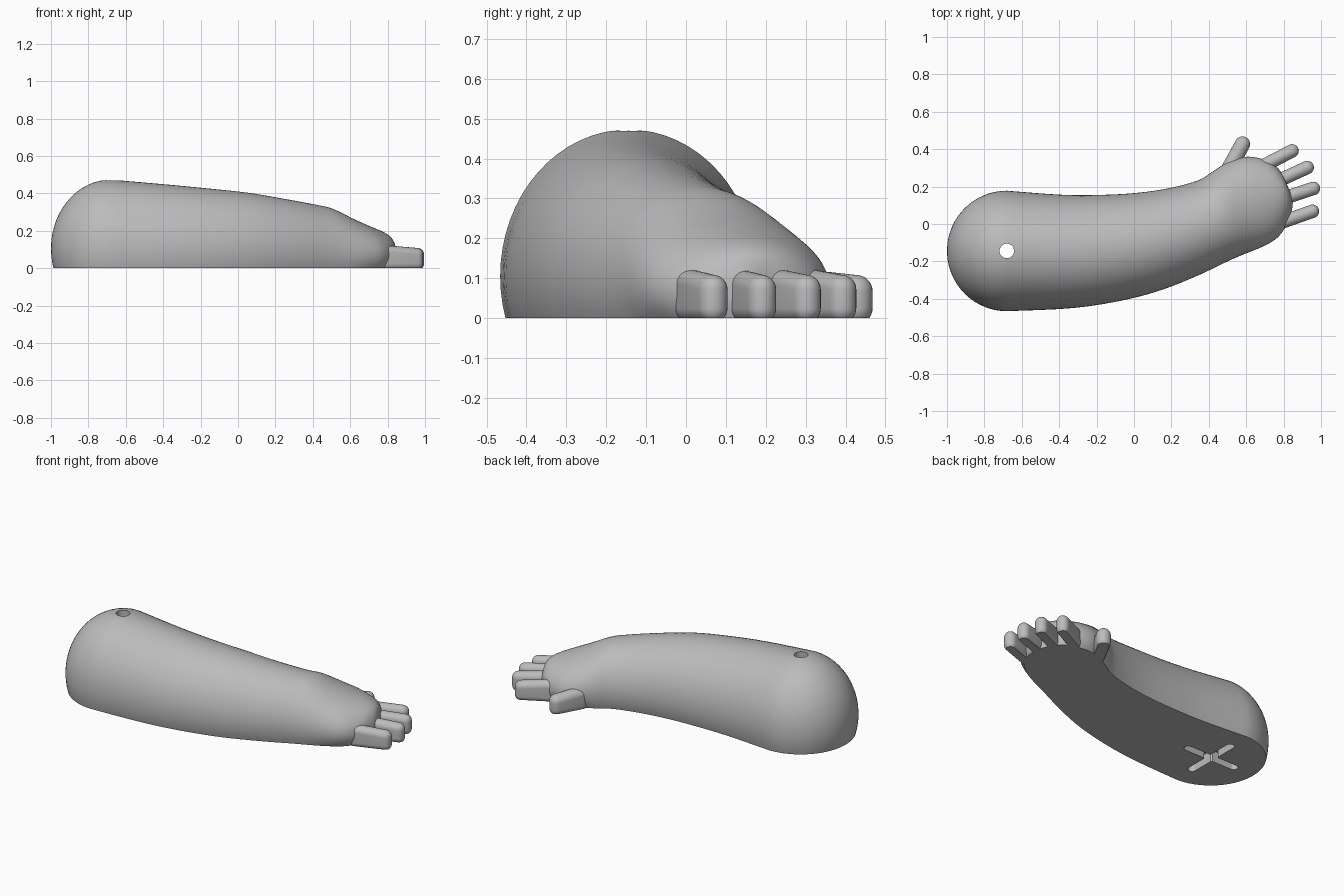
import bpy, bmesh
from math import sin, cos, pi, radians
from mathutils import Vector

if "Cube" in bpy.data.objects:
    bpy.data.objects.remove(bpy.data.objects["Cube"])

grey = bpy.data.materials.new("plain grey")
grey.use_nodes = True
colour = (0.5, 0.5, 0.5, 1)
grey.diffuse_color = colour
grey.node_tree.nodes["Principled BSDF"].inputs["Base Color"].default_value = colour


def make_object(name, bm):
    bmesh.ops.recalc_face_normals(bm, faces=bm.faces)
    mesh = bpy.data.meshes.new(name)
    bm.to_mesh(mesh)
    bm.free()
    mesh.materials.append(grey)
    obj = bpy.data.objects.new(name, mesh)
    bpy.context.collection.objects.link(obj)
    return obj


def flatten_base(bm):
    """Slice everything below the ground and close the opening."""
    bmesh.ops.bisect_plane(bm, geom=bm.verts[:] + bm.edges[:] + bm.faces[:],
                           plane_co=(0, 0, 0), plane_no=(0, 0, 1), clear_inner=True)
    bmesh.ops.holes_fill(bm, edges=[e for e in bm.edges if e.is_boundary], sides=0)


def hull(bm):
    result = bmesh.ops.convex_hull(bm, input=bm.verts[:])
    spare = {g for g in result["geom_interior"] + result["geom_unused"]
             if isinstance(g, bmesh.types.BMVert)}
    bmesh.ops.delete(bm, geom=list(spare), context='VERTS')


def spline(rows, steps):
    """Smooth rows of numbers with a Catmull-Rom curve."""
    out = []
    for i in range(len(rows) - 1):
        a, b, c, d = (Vector(rows[max(0, min(len(rows) - 1, i + k))]) for k in (-1, 0, 1, 2))
        for s in range(steps):
            t = s / steps
            out.append(b + (c - a) * (t / 2) + (a * 2 - b * 5 + c * 4 - d) * (t * t / 2)
                       + (b * 3 - a - c * 3 + d) * (t ** 3 / 2))
    return out + [Vector(rows[-1])]


# Forearm and palm: left edge x y, right edge x y, top height, centre height
SECTIONS = [
    (-0.68, 0.178, -0.68, -0.466, 0.473, 0.105),
    (-0.4, 0.157, -0.36, -0.452, 0.447, 0.105),
    (-0.2, 0.155, -0.12, -0.42, 0.426, 0.105),
    (0, 0.165, 0.11, -0.365, 0.403, 0.105),
    (0.18, 0.19, 0.32, -0.285, 0.37, 0.1),
    (0.34, 0.232, 0.5, -0.2, 0.338, 0.09),
    (0.42, 0.28, 0.58, -0.165, 0.318, 0.085),
    (0.51, 0.335, 0.69, -0.12, 0.267, 0.08),
    (0.61, 0.36, 0.77, -0.07, 0.227, 0.075),
    (0.72, 0.335, 0.825, 0.01, 0.193, 0.07),
    (0.785, 0.28, 0.845, 0.08, 0.162, 0.065),
    (0.815, 0.22, 0.85, 0.13, 0.118, 0.065),
]
HEAD = Vector((-0.68, -0.144))
RADIUS, RISE = 0.322, 0.368

rows = []
for k in range(16):                       # rounded elbow end
    a = radians(88 - k * 88 / 16)
    x, w = HEAD.x - 0.32 * sin(a), RADIUS * cos(a)
    rows.append((x, HEAD.y + w, x, HEAD.y - w, 0.105 + RISE * cos(a), 0.105))
rows += spline(SECTIONS, 5)

N = 64
bm = bmesh.new()
rings = []
for lx, ly, rx, ry, top, mid in rows:
    centre = Vector(((lx + rx) / 2, (ly + ry) / 2, mid))
    side = Vector((lx - rx, ly - ry, 0)) / 2
    rise = Vector((0, 0, top - mid))
    rings.append([bm.verts.new(centre + side * cos(2 * pi * i / N) + rise * sin(2 * pi * i / N))
                  for i in range(N)])
for a, b in zip(rings, rings[1:]):
    for i in range(N):
        j = (i + 1) % N
        bm.faces.new((a[i], a[j], b[j], b[i]))
bm.faces.new(rings[0])
bm.faces.new(rings[-1])
flatten_base(bm)
arm = make_object("forearm_and_palm", bm)


def slot_cutter(name, reach, radius, low, high):
    """Upright rounded slot around the elbow centre; no reach gives a round hole."""
    bm = bmesh.new()
    for s in (-1, 1):
        for z in (low, high):
            for i in range(32):
                a = 2 * pi * i / 32
                bm.verts.new((HEAD.x + s * reach[0] + radius * cos(a),
                              HEAD.y + s * reach[1] + radius * sin(a), z))
    bmesh.ops.remove_doubles(bm, verts=bm.verts[:], dist=0.0001)
    hull(bm)
    return make_object(name, bm)


# Vertical hole and crossed slots in the underside
cutters = [slot_cutter("hole_cutter", (0, 0), 0.039, -0.1, 0.6),
           slot_cutter("long_slot_cutter", (0.165, 0), 0.024, -0.1, 0.07),
           slot_cutter("cross_slot_cutter", (0, 0.165), 0.024, -0.1, 0.07)]
bpy.context.view_layer.objects.active = arm
for cutter in cutters:
    cutter.hide_render = True
    mod = arm.modifiers.new(cutter.name, 'BOOLEAN')
    mod.operation = 'DIFFERENCE'
    mod.solver = 'EXACT'
    mod.object = cutter
    bpy.ops.object.modifier_apply(modifier=mod.name)
    bpy.data.objects.remove(cutter)


def finger(name, base, tip, radius):
    """Flat-bottomed rounded bar made from four swept balls."""
    bm = bmesh.new()
    for (x, y), top in ((base, 0.122), (tip, 0.108)):
        for z in (0.025, top - radius):
            ball = bmesh.ops.create_uvsphere(bm, u_segments=24, v_segments=16, radius=radius)
            bmesh.ops.translate(bm, verts=ball["verts"], vec=(x, y, z))
    bmesh.ops.delete(bm, geom=bm.edges[:], context='EDGES_FACES')
    hull(bm)
    flatten_base(bm)
    return make_object(name, bm)


# Fingers and thumb
parts = [arm,
         finger("index_finger", (0.70, 0.315), (0.845, 0.391), 0.036),
         finger("middle_finger", (0.78, 0.235), (0.926, 0.302), 0.036),
         finger("ring_finger", (0.79, 0.135), (0.959, 0.19), 0.036),
         finger("little_finger", (0.79, 0.01), (0.954, 0.068), 0.036),
         finger("thumb", (0.51, 0.30), (0.58, 0.427), 0.041)]

bpy.ops.object.select_all(action='DESELECT')
for part in parts:
    part.select_set(True)
bpy.context.view_layer.objects.active = arm
bpy.ops.object.shade_smooth_by_angle(angle=radians(35))
